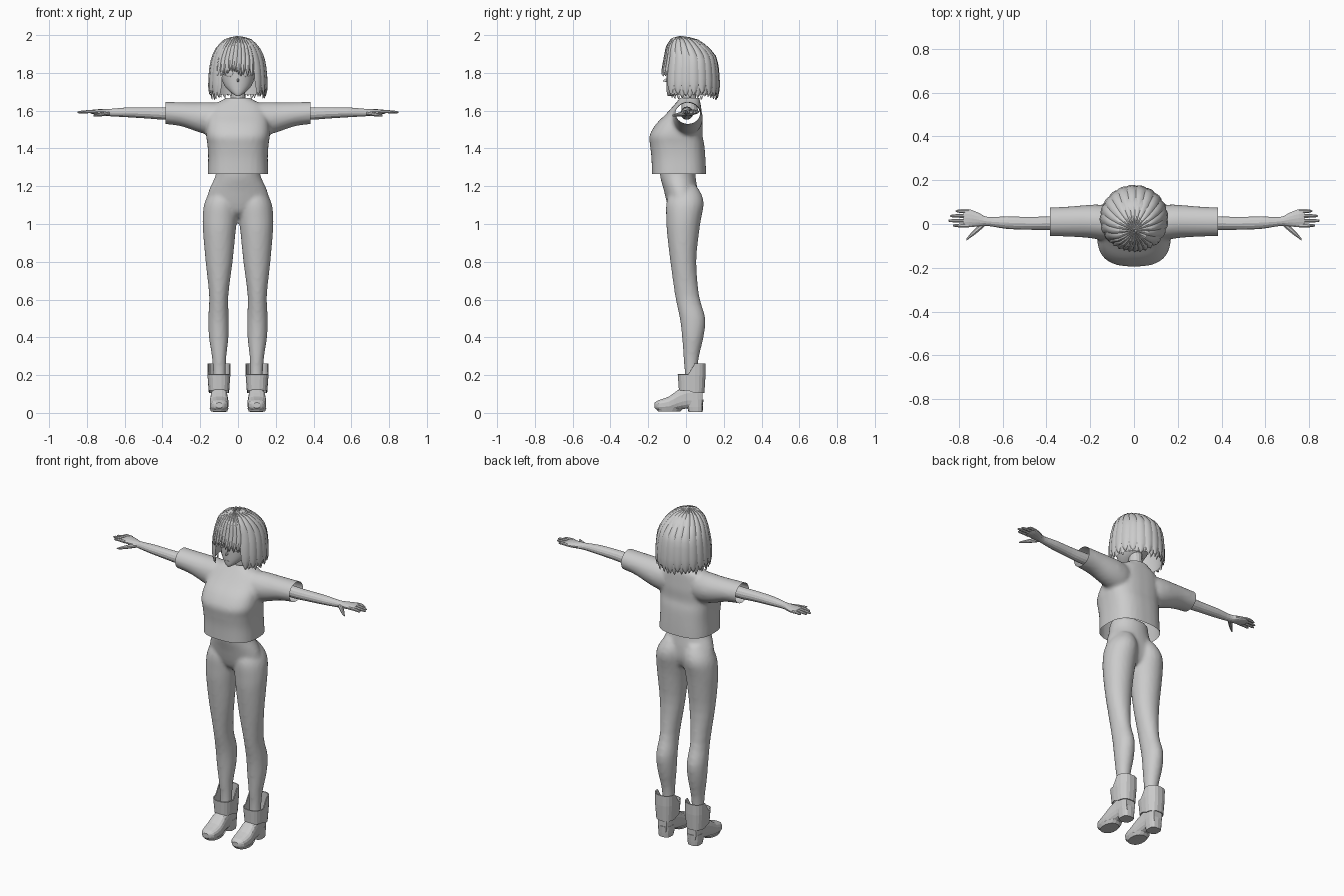
import bpy, bmesh, math, random
from mathutils import Vector

if "Cube" in bpy.data.objects:
    bpy.data.objects.remove(bpy.data.objects["Cube"])

random.seed(4)
grey = bpy.data.materials.new("plain_grey")
grey.diffuse_color = (0.6, 0.6, 0.6, 1)
grey.use_nodes = True
grey.node_tree.nodes["Principled BSDF"].inputs["Base Color"].default_value = grey.diffuse_color


def finish(name, bm, normals=True):
    if normals:
        bmesh.ops.recalc_face_normals(bm, faces=bm.faces)
    me = bpy.data.meshes.new(name)
    bm.to_mesh(me)
    bm.free()
    me.materials.append(grey)
    ob = bpy.data.objects.new(name, me)
    bpy.context.collection.objects.link(ob)
    return ob


def blend(ob, voxel, rounds):
    """Fuse overlapping volumes into one soft skin."""
    bpy.context.view_layer.objects.active = ob
    remesh = ob.modifiers.new("fuse", "REMESH")
    remesh.mode, remesh.voxel_size = "VOXEL", voxel
    soft = ob.modifiers.new("soften", "SMOOTH")
    soft.factor, soft.iterations = .5, rounds
    for name in ("fuse", "soften"):
        bpy.ops.object.modifier_apply(modifier=name)
    if not ob.data.materials:
        ob.data.materials.append(grey)
    for p in ob.data.polygons:
        p.use_smooth, p.material_index = True, 0


def dense(rows, k):
    """Spline extra rows between the given ones."""
    out = []
    for i in range(len(rows) - 1):
        p = [rows[max(i - 1, 0)], rows[i], rows[i + 1], rows[min(i + 2, len(rows) - 1)]]
        for j in range(k):
            t = j / k
            out.append([b + 0.5 * t * (c - a + t * (2 * a - 5 * b + 4 * c - d + t * (3 * (b - c) + d - a)))
                        for a, b, c, d in zip(*p)])
    return out + [list(rows[-1])]


def loft(bm, rows, axis="z", n=18, k=3, power=2.0, caps=True, side=1):
    """Rings along an axis; each row is (position, centre u, centre v, radius u, radius v)."""
    rings = []
    for pos, cu, cv, ru, rv in dense(rows, k):
        ring = []
        for i in range(n):
            a = math.tau * (i + 0.5) / n
            c, s = math.cos(a), math.sin(a)
            u = cu + ru * math.copysign(abs(c) ** (2 / power), c)
            v = cv + rv * math.copysign(abs(s) ** (2 / power), s)
            co = {"z": (u, v, pos), "x": (pos, u, v), "y": (u, pos, v)}[axis]
            ring.append(bm.verts.new((co[0] * side, co[1], co[2])))
        rings.append(ring)
    for a, b in zip(rings, rings[1:]):
        for i in range(n):
            j = (i + 1) % n
            bm.faces.new((a[i], a[j], b[j], b[i]))
    if caps:
        bm.faces.new(rings[0])
        bm.faces.new(rings[-1])


# Shirt: torso and a sleeve-to-sleeve tube, fused, then cut open at hem, cuffs and collar
bm = bmesh.new()
loft(bm, [(1.22, 0, -.037, .161, .144), (1.265, 0, -.037, .161, .144), (1.35, 0, -.04, .158, .143),
          (1.42, 0, -.047, .162, .144), (1.47, 0, -.053, .169, .140), (1.53, 0, -.035, .165, .123),
          (1.58, 0, -.012, .155, .096), (1.63, 0, .008, .13, .071), (1.655, 0, .015, .085, .057),
          (1.67, 0, .02, .06, .05), (1.70, 0, .02, .055, .048)], n=28, power=2.7)
half = [(.06, .0, 1.56, .07, .075), (.12, .005, 1.555, .08, .088), (.17, .01, 1.56, .079, .085),
        (.22, .012, 1.567, .075, .077), (.30, .011, 1.581, .069, .064), (.385, .01, 1.588, .066, .059),
        (.42, .01, 1.59, .066, .058)]
loft(bm, [(-r[0],) + r[1:] for r in reversed(half)] + half, "x", n=24)
shirt = finish("shirt", bm)
blend(shirt, .011, 5)
bm = bmesh.new()
bm.from_mesh(shirt.data)
for co, no in (((0, 0, 1.265), (0, 0, -1)), ((0, 0, 1.668), (0, 0, 1)),
               ((.385, 0, 0), (1, 0, 0)), ((-.385, 0, 0), (-1, 0, 0))):
    bmesh.ops.bisect_plane(bm, geom=bm.verts[:] + bm.edges[:] + bm.faces[:], plane_co=co, plane_no=no,
                           clear_outer=True)
bm.to_mesh(shirt.data)
bm.free()

# Hips and both legs in one skin
bm = bmesh.new()
loft(bm, [(1.31, 0, -.045, .112, .095), (1.25, 0, -.043, .122, .094), (1.18, 0, -.028, .154, .09),
          (1.11, 0, -.018, .165, .083), (1.06, 0, -.016, .12, .066), (1.035, 0, -.012, .06, .035)], n=24)
for side in (1, -1):
    loft(bm, [(1.20, .075, -.01, .05, .068), (1.15, .083, -.004, .078, .09), (1.10, .091, -.006, .09, .1),
              (1.03, .096, -.012, .092, .093), (.95, .099, -.016, .086, .085), (.8, .1, -.014, .072, .069),
              (.62, .102, .006, .051, .064), (.5, .103, .035, .055, .068), (.4, .102, .036, .052, .057),
              (.3, .1, .028, .039, .042), (.2, .098, .026, .033, .033), (.09, .098, .026, .034, .036)],
         n=20, side=side)
blend(finish("hips_and_legs", bm), .01, 6)

for side, label in ((1, "left"), (-1, "right")):
    # Arm and hand
    bm = bmesh.new()
    loft(bm, [(.25, .005, 1.588, .034, .034), (.385, .004, 1.585, .032, .033), (.47, .003, 1.588, .03, .03),
              (.58, .006, 1.591, .029, .026), (.67, .012, 1.59, .021, .02), (.71, .02, 1.591, .032, .017),
              (.755, .027, 1.593, .042, .014), (.78, .027, 1.594, .04, .009)], "x", n=14, side=side)
    finish(label + "_arm", bm)
    bm = bmesh.new()
    for y, tip in ((.059, .815), (.037, .84), (.015, .849), (-.007, .828)):
        loft(bm, [(.755, y, 1.594, .01, .009), (.79, y, 1.595, .0095, .009), (tip - .01, y, 1.592, .007, .007),
                  (tip, y, 1.591, .003, .003)], "x", n=8, k=2, side=side)
    loft(bm, [(.68, .005, 1.588, .014, .013), (.715, -.024, 1.582, .016, .012), (.742, -.048, 1.577, .012, .009),
              (.765, -.07, 1.574, .005, .004)], "x", n=8, k=2, side=side)
    finish(label + "_fingers", bm)

    # Shoe with heel and thin sole
    bm = bmesh.new()
    loft(bm, [(-.166, .1, .04, .018, .014), (-.145, .1, .04, .042, .028), (-.09, .1, .047, .05, .04),
              (-.04, .1, .07, .046, .054), (.01, .099, .085, .041, .062), (.06, .098, .085, .039, .062),
              (.088, .098, .08, .03, .05)], "y", n=16, k=2, power=2.8, side=side)
    loft(bm, [(.004, .098, .051, .036, .037), (.03, .098, .048, .039, .042), (.07, .098, .046, .041, .046)],
         n=14, k=1, power=3, side=side)
    loft(bm, [(.008, .1, -.09, .044, .06), (.026, .1, -.085, .051, .075)], n=16, k=1, power=2.3, side=side)
    finish(label + "_shoe", bm)

    # Boot cuff, lower at the front
    bm = bmesh.new()
    loft(bm, [(.105, .101, .03, .054, .068), (.2, .101, .03, .061, .074), (.262, .101, .03, .062, .075)],
         n=20, k=1, power=2.6, caps=False, side=side)
    for v in bm.verts:
        if v.co.z > .25 and v.co.y < .03:
            v.co.z = .204
        elif v.co.z < .11 and v.co.y < .03:
            v.co.z = .118
    cuff = finish(label + "_boot_cuff", bm)
    cuff.modifiers.new("thickness", "SOLIDIFY").thickness = .006

    # Eye and upper lid
    bm = bmesh.new()
    for v in bmesh.ops.create_uvsphere(bm, u_segments=16, v_segments=8, radius=1)["verts"]:
        v.co = Vector((v.co.x * .024, v.co.y * .006, v.co.z * .021))
    for v in bmesh.ops.create_cube(bm, size=1)["verts"]:
        v.co = Vector((v.co.x * .05, v.co.y * .01 - .002, v.co.z * .004 + .021))
    eye = finish(label + "_eye", bm)
    eye.location = (.048 * side, -.089, 1.798)
    eye.rotation_euler = (0, 0, math.radians(26) * side)

# Head and neck
bm = bmesh.new()
loft(bm, [(1.678, 0, -.085, .01, .012), (1.695, 0, -.067, .036, .035), (1.735, 0, -.03, .074, .074),
          (1.80, 0, .0, .094, .105), (1.86, 0, .012, .105, .115), (1.92, 0, .02, .1, .105),
          (1.96, 0, .02, .07, .07), (1.978, 0, .02, .02, .02)], n=24)
head = finish("head", bm)
for p in head.data.polygons:
    p.use_smooth = True
bm = bmesh.new()
loft(bm, [(1.6, 0, .02, .05, .045), (1.66, 0, .015, .04, .039), (1.76, 0, .01, .037, .039)], n=16)
finish("neck", bm)

# Nose and mouth
bm = bmesh.new()
loft(bm, [(-.09, 0, 1.765, .009, .016), (-.11, 0, 1.76, .005, .008), (-.122, 0, 1.757, .001, .002)], "y", n=8, k=1)
loft(bm, [(-.09, 0, 1.716, .014, .002), (-.104, 0, 1.716, .012, .0015)], "y", n=8, k=1)
finish("nose_and_mouth", bm)

# Hair: pointed, ridged locks falling from the crown over a close cap
PROFILE = [(0, 1.993), (.42, 1.98), (.72, 1.937), (.9, 1.88), (.97, 1.82), (1.0, 1.76), (1.0, 1.71), (.93, 1.66)]


def hair_point(angle, t, factor):
    i = min(int(t), len(PROFILE) - 2)
    f = t - i
    r = (PROFILE[i][0] * (1 - f) + PROFILE[i + 1][0] * f) * factor
    z = PROFILE[i][1] * (1 - f) + PROFILE[i + 1][1] * f
    y0 = -.03 + .053 * min(1, t / 3)
    return Vector((.153 * r * math.sin(angle), y0 - .152 * r * math.cos(angle), z + .12 * (factor - 1)))


def sheet(bm, count, steps, column):
    grid = [[bm.verts.new(hair_point(*column(c, s / steps))) for c in range(count)] for s in range(steps + 1)]
    for a, b in zip(grid, grid[1:]):
        for i in range(count - 1):
            bm.faces.new((a[i], b[i], b[i + 1], a[i + 1]))


def lock(bm, angle, width, end, factor, sweep=0):
    def column(c, p):
        taper = 1 if p < .72 else max(.08, 1 - ((p - .72) / .28) ** 2)
        bulge = .04 * (1 - ((c - 2) / 2) ** 2)
        return angle + sweep * p + (c - 2) / 2 * width * taper, .04 + (end - .04) * p, factor + bulge
    sheet(bm, 5, 12, column)


bm = bmesh.new()
for layer, factor in enumerate((.99, .95)):
    # long locks round the sides and back
    for i in range(16):
        angle = math.radians(46 + (i + .5 * layer) * 268 / 15.5)
        lock(bm, angle, math.radians(10.5), random.uniform(6.5, 7), factor)
    # short fringe swept to one side
    for i in range(9):
        angle = math.radians(-40 + (i + .5 * layer) * 80 / 8.5)
        lock(bm, angle, math.radians(6), random.uniform(4.0, 4.7), factor, math.radians(-6))
sheet(bm, 33, 8, lambda c, p: (math.radians(44 + c * 272 / 32), .04 + p * 6.3, .93))
hair = finish("hair", bm, normals=False)
for p in hair.data.polygons:
    p.use_smooth = True
bpy.context.view_layer.objects.active = hair
hair.select_set(True)
bpy.ops.object.shade_smooth_by_angle(angle=math.radians(25))
